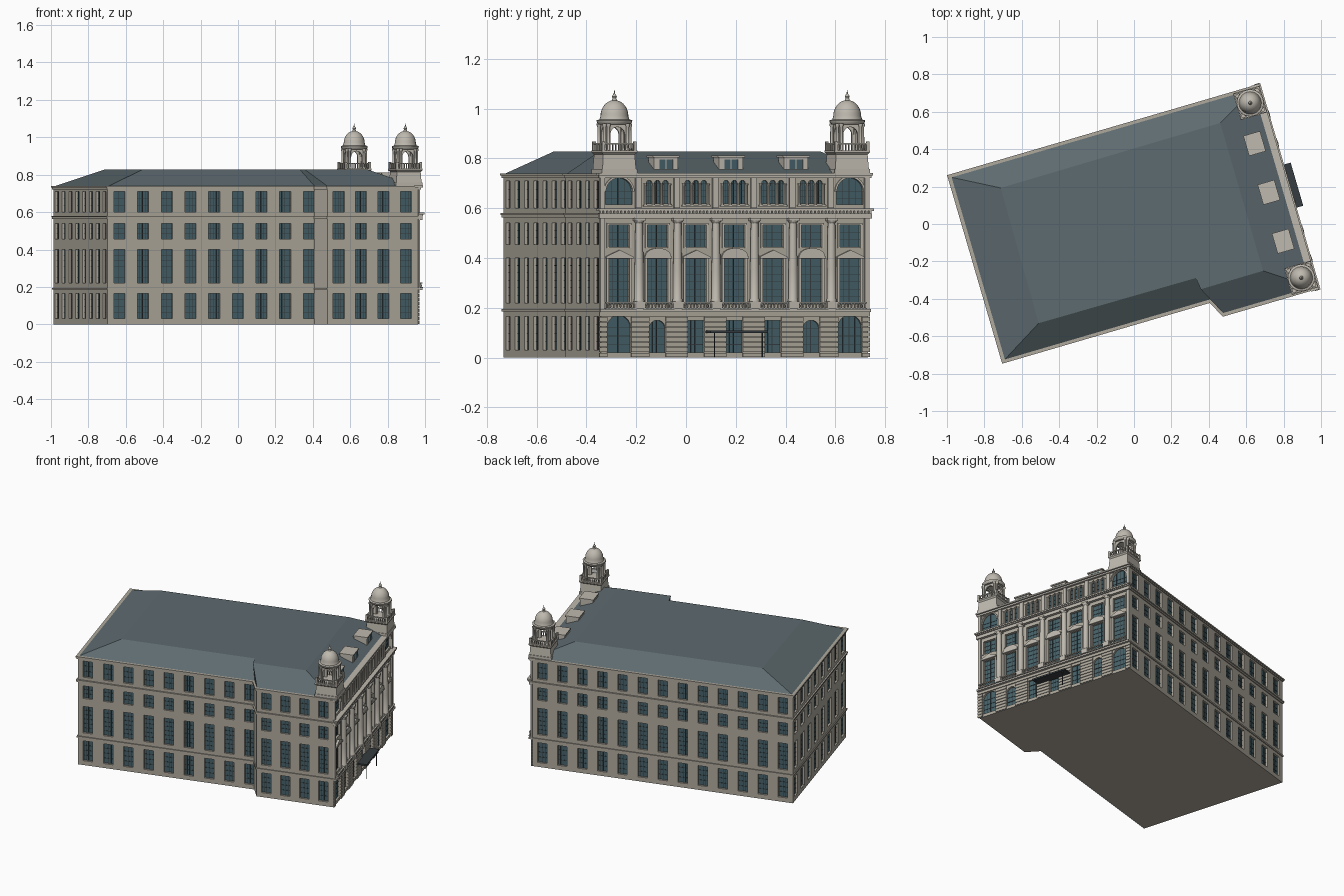
import bpy, bmesh
from math import pi, sin, cos, radians
from mathutils import Matrix, Vector

if "Cube" in bpy.data.objects:
    bpy.data.objects.remove(bpy.data.objects["Cube"])

R = Matrix.Rotation(radians(16.3), 4, 'Z')
parts = {}


def bm_of(name):
    return parts.setdefault(name, bmesh.new())


def frame(u, v, deg, z=0):
    # local axes: x along the wall, y outward, z up
    return R @ Matrix.Translation((u, v, z)) @ Matrix.Rotation(radians(deg), 4, 'Z')


def loft(name, low, high):
    bm = bm_of(name)
    a = [bm.verts.new(p) for p in low]
    b = [bm.verts.new(p) for p in high]
    bm.faces.new(a[::-1])
    bm.faces.new(b)
    n = len(a)
    for i in range(n):
        bm.faces.new((a[i], a[(i + 1) % n], b[(i + 1) % n], b[i]))


def prism(name, F, prof, d0, d1):
    loft(name, [F @ Vector((s, d0, z)) for s, z in prof], [F @ Vector((s, d1, z)) for s, z in prof])


def box(name, F, s0, s1, d0, d1, z0, z1):
    prism(name, F, [(s0, z0), (s1, z0), (s1, z1), (s0, z1)], d0, d1)


def slab(name, poly, z0, z1):
    loft(name, [R @ Vector((*p, z0)) for p in poly], [R @ Vector((*p, z1)) for p in poly])


def lathe(name, F, prof, n=16):
    bm = bm_of(name)
    rings = [[bm.verts.new(F @ Vector((r * cos(2 * pi * i / n), r * sin(2 * pi * i / n), z)))
              for i in range(n)] for r, z in prof]
    for a, b in zip(rings, rings[1:]):
        for i in range(n):
            bm.faces.new((a[i], a[(i + 1) % n], b[(i + 1) % n], b[i]))
    bm.faces.new(rings[0][::-1])
    bm.faces.new(rings[-1])


def arc(s, z, r, n=10, a0=0, a1=pi, h=None):
    return [(s + r * cos(a0 + (a1 - a0) * i / n), z + (h or r) * sin(a0 + (a1 - a0) * i / n)) for i in range(n + 1)]


def offset(poly, d):
    # mitred outward offset of a counter-clockwise outline
    out = []
    for i, p in enumerate(poly):
        p, a, b = Vector(p), Vector(poly[i - 1]), Vector(poly[(i + 1) % len(poly)])
        e, f = (p - a).normalized(), (b - p).normalized()
        n, m = Vector((e.y, -e.x)), Vector((f.y, -f.x))
        out.append(tuple(p + (n + m) * d / (1 + n.dot(m))))
    return out


def window(F, s, z0, z1, w, arched=False, depth=.014):
    h = w / 2
    prof = [(s - h, z0), (s + h, z0)]
    prof += arc(s, z1 - h, h) if arched else [(s + h, z1), (s - h, z1)]
    prism('window_cutter', F, prof, -depth, .03)
    prism('window_glass', F, prof, -depth - .004, -depth + .001)
    b = .0012
    box('glazing_bars', F, s - b, s + b, -depth, -depth + .003, z0, z1)
    if w > .03:
        for t in (-1, 1):
            box('glazing_bars', F, s + t * w / 4 - b / 2, s + t * w / 4 + b / 2, -depth, -depth + .002,
                z0, z1 - (h * .2 if arched else 0))
    top = z1 - h if arched else z1
    n = max(2, round((top - z0) / .032))
    for k in range(1, n + (1 if arched else 0)):
        z = z0 + (top - z0) * k / n
        box('glazing_bars', F, s - h, s + h, -depth, -depth + .003, z - b, z + b)


# main block, string courses, cornice and roof
foot = [(-.875, .52), (-.875, -.508), (.278, -.508), (.323, -.598), (.828, -.598), (.828, .52)]
slab('walls', foot, 0, .73)
for z0, z1, d in [(.185, .195, .006), (.563, .573, .006), (.573, .58, .01), (.722, .731, .006), (.731, .74, .011)]:
    slab('string_courses', offset(foot, d), z0, z1)
ridge = [(-.63, .385), (-.638, -.366), (.236, -.37), (.245, -.435), (.592, -.434), (.594, .389)]
loft('roof', [R @ Vector((*p, .738)) for p in offset(foot, -.004)], [R @ Vector((*p, .828)) for p in ridge])

# plain window rows on the three secondary sides
rows = [(.03, .165), (.22, .4), (.455, .54), (.6, .71)]
sides = [(frame(0, .52, 0), [-.809 + .131 * i for i in range(13)]),
         (frame(-.875, 0, 90), [-.45 + .13 * i for i in range(8)]),
         (frame(0, -.508, 180), [.809 - .132 * i for i in range(9)]),
         (frame(0, -.598, 180), [-.386 - .125 * i for i in range(4)])]
for F, cols in sides:
    for s in cols:
        for z0, z1 in rows:
            window(F, s, z0, z1, .062)

# main facade windows, pediments and balustrades
E = frame(.828, -.04, -90)
bay = .161
for i in range(-3, 4):
    s, end = i * bay, abs(i) == 3
    gw = .1 if end else .068
    window(E, s, .02, .17 if end else .15, gw, abs(i) > 1)
    window(E, s, .215, .395, .086)
    window(E, s, .445, .532, .086)
    for t in (-1, 1):
        box('window_surrounds', E, s + t * .048 - .005, s + t * .048 + .005, 0, .008, .2, .4)
        box('window_surrounds', E, s + t * .047 - .004, s + t * .047 + .004, 0, .005, .44, .537)
    box('window_surrounds', E, s - .051, s + .051, 0, .006, .532, .54)
    box('window_surrounds', E, s - .056, s + .056, 0, .016, .397, .406)
    if i % 2:
        prism('pediments', E, [(s - .056, .406), (s + .056, .406), (s, .432)], 0, .014)
    else:
        prism('pediments', E, arc(s, .406, .054, 10, h=.034), 0, .014)
    if end:
        window(E, s, .614, .722, .112, True)
        prism('window_surrounds', E, arc(s, .666, .064, 12) + arc(s, .666, .056, 12)[::-1], 0, .007)
    else:
        for k in (-1, 0, 1):
            window(E, s + k * .034, .618, .712, .024, True)
        for k in (-1.5, -.5, .5, 1.5):
            lathe('attic_colonnettes', E @ Matrix.Translation((s + k * .034, .004, 0)),
                  [(.007, .612), (.005, .62), (.005, .69), (.008, .7)], 8)
        box('window_surrounds', E, s - .06, s + .06, 0, .01, .606, .613)
    # balcony rail
    box('balustrade_rails', E, s - .064, s + .064, .018, .028, .218, .224)
    box('balustrade_rails', E, s - .064, s + .064, 0, .03, .194, .2)
    for k in range(9):
        lathe('balusters', E @ Matrix.Translation((s - .056 + k * .014, .023, 0)),
              [(.002, .199), (.004, .206), (.002, .219)], 6)

# rusticated ground floor: stone courses between the openings
edges = [-.566]
for i in range(-3, 4):
    h = .05 if abs(i) == 3 else .034
    edges += [i * bay - h, i * bay + h]
edges.append(.566)
for k in range(9):
    z = .002 + k * .0205
    spans = list(zip(edges[::2], edges[1::2])) if k < 8 else [(-.566, .566)]
    for a, b in spans:
        box('rusticated_courses', E, a, b, -.001, .007, z, z + .0175)
box('facade_ledge', E, -.566, .566, 0, .022, .184, .196)

# giant columns, end piers and entablature
for i in range(6):
    s = (i - 2.5) * bay
    C = E @ Matrix.Translation((s, .014, 0))
    box('column_pedestals', E, s - .022, s + .022, 0, .033, .195, .226)
    lathe('giant_columns', C, [(.021, .226), (.021, .232), (.018, .237), (.018, .35), (.015, .54),
                               (.019, .545), (.02, .553)])
    box('column_capitals', E, s - .022, s + .022, 0, .032, .549, .56)
    box('attic_pilasters', E, s - .012, s + .012, 0, .008, .6, .725)
for t in (-1, 1):
    box('corner_piers', E, t * .553 - .01, t * .553 + .01, 0, .01, .195, .725)
box('entablature', E, -.57, .57, 0, .02, .558, .578)
box('entablature', E, -.576, .576, 0, .031, .588, .598)
for k in range(76):
    s = -.5625 + k * .015
    box('dentils', E, s - .0045, s + .0045, 0, .026, .578, .588)
box('facade_cornice', E, -.57, .57, 0, .014, .722, .732)
box('facade_cornice', E, -.573, .573, -.02, .024, .732, .742)

# entrance canopy on two posts
box('canopy', E, -.12, .12, 0, .068, .098, .108)
for t in (-1, 1):
    box('canopy_posts', E, t * .1 - .002, t * .1 + .002, .056, .06, 0, .1)

# dormers
for s in (-.272, 0, .272):
    box('dormers', E, s - .05, s + .05, -.13, -.048, .74, .803)
    box('dormer_caps', E, s - .056, s + .056, -.135, -.042, .803, .811)
    box('dormer_glass', E, s - .03, s + .03, -.05, -.047, .757, .796)
    for t in (-.03, 0, .03):
        box('dormer_caps', E, s + t - .002, s + t + .002, -.05, -.045, .757, .796)

# corner turrets
for s in (-.487, .487):
    T = E @ Matrix.Translation((s, -.05, 0))

    def square(h, z):
        return [T @ Vector((x * h, y * h, z)) for x, y in ((-1, -1), (1, -1), (1, 1), (-1, 1))]
    for a, za, b, zb in [(.074, .735, .074, .758), (.07, .758, .066, .815), (.066, .815, .074, .824), (.074, .824, .074, .832)]:
        loft('turret_bases', square(a, za), square(b, zb))
    for q in range(4):
        Q = T @ Matrix.Rotation(q * pi / 2, 4, 'Z')
        box('turret_rails', Q, -.07, .07, .063, .07, .856, .862)
        box('turret_rails', Q, .06, .072, .06, .072, .83, .868)
        for k in range(9):
            box('turret_rails', Q, -.05 + k * .0125 - .002, -.05 + k * .0125 + .002, .0645, .0685, .83, .857)
        prism('turret_arches', Q, [(-.046, .832), (-.03, .832)] + arc(0, .896, .03, 10)[::-1]
              + [(.03, .832), (.046, .832), (.046, .942), (-.046, .942)], .036, .046)
        for t in (-1, 1):
            lathe('turret_columns', Q @ Matrix.Translation((t * .04, .053, 0)),
                  [(.009, .832), (.009, .838), (.0065, .842), (.006, .925), (.009, .932), (.009, .94)], 10)
    lathe('turret_domes', T, [(.062, .936), (.07, .944), (.072, .953), (.06, .956), (.057, .966)]
          + [(.056 * cos(a * pi / 18), .97 + .064 * sin(a * pi / 18)) for a in range(0, 9)]
          + [(.01, 1.036), (.007, 1.042), (.01, 1.048), (.007, 1.054), (.003, 1.06), (.001, 1.074)], 24)

# turn the collected meshes into coloured objects
palette = {'stone': (.43, .40, .34, 1), 'light_stone': (.52, .49, .43, 1), 'slate': (.11, .145, .16, 1),
           'glass': (.06, .12, .14, 1), 'iron': (.035, .045, .05, 1)}
mats = {}
for k, c in palette.items():
    mats[k] = bpy.data.materials.new(k)
    mats[k].diffuse_color = c
special = {'roof': 'slate', 'window_glass': 'glass', 'dormer_glass': 'glass', 'glazing_bars': 'iron',
           'canopy': 'iron', 'canopy_posts': 'iron', 'walls': 'stone', 'string_courses': 'stone',
           'rusticated_courses': 'stone'}
smooth = {'giant_columns', 'turret_domes', 'turret_columns', 'balusters', 'attic_colonnettes'}
objs = {}
for name, bm in parts.items():
    bmesh.ops.recalc_face_normals(bm, faces=bm.faces)
    me = bpy.data.meshes.new(name)
    bm.to_mesh(me)
    bm.free()
    me.materials.append(mats[special.get(name, 'light_stone')])
    objs[name] = ob = bpy.data.objects.new(name, me)
    bpy.context.collection.objects.link(ob)
    if name in smooth:
        bpy.ops.object.select_all(action='DESELECT')
        ob.select_set(True)
        bpy.context.view_layer.objects.active = ob
        bpy.ops.object.shade_smooth_by_angle(angle=radians(35))

# cut the window recesses out of the walls
cutter = objs['window_cutter']
cutter.hide_render = True
mod = objs['walls'].modifiers.new('window_recesses', 'BOOLEAN')
mod.operation, mod.solver, mod.object = 'DIFFERENCE', 'EXACT', cutter
bpy.context.view_layer.objects.active = objs['walls']
bpy.ops.object.modifier_apply(modifier=mod.name)
bpy.data.objects.remove(cutter)

for m in bpy.data.materials:
    if m.users and not m.is_grease_pencil:
        m.use_nodes = True
        m.node_tree.nodes["Principled BSDF"].inputs["Base Color"].default_value = m.diffuse_color
